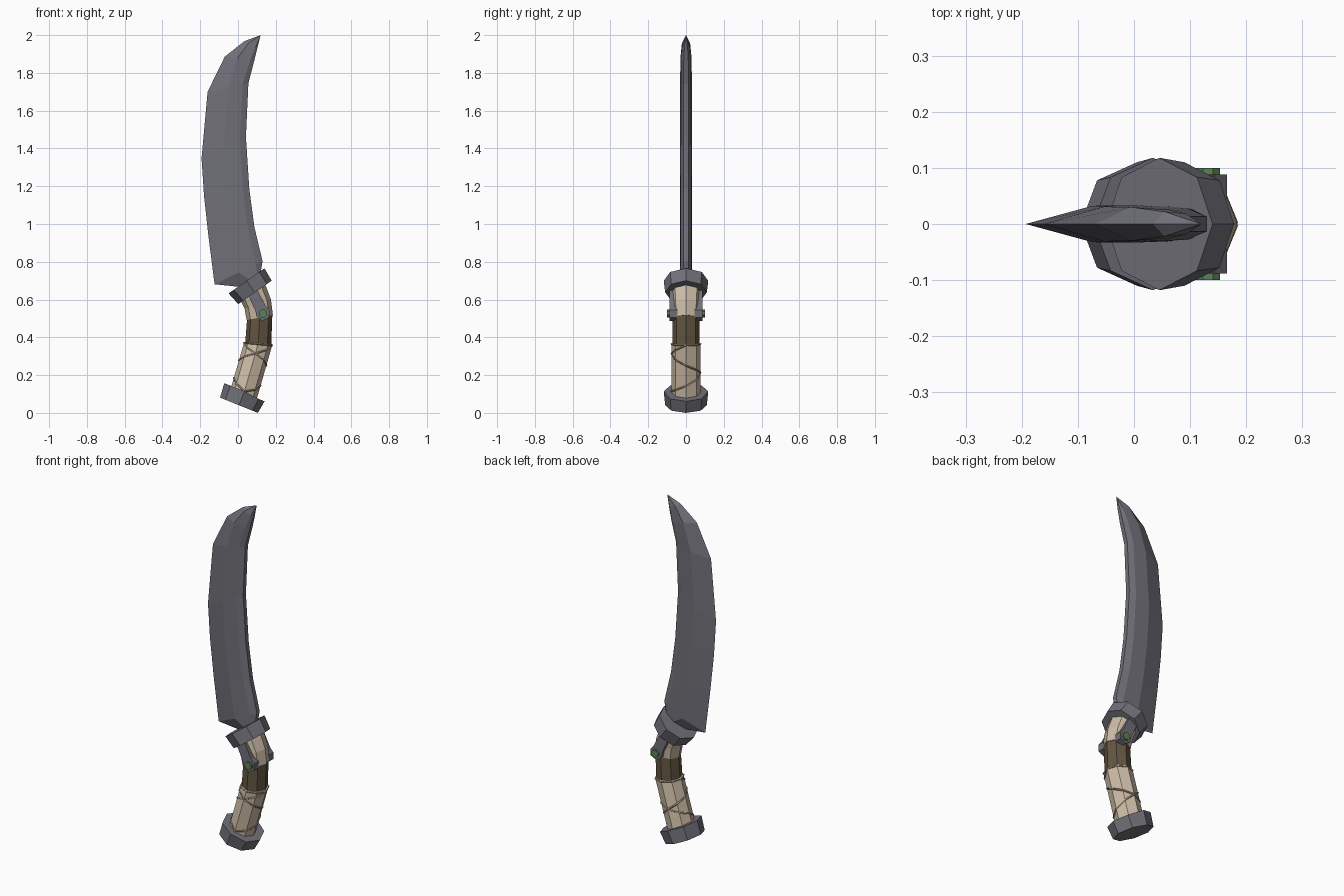
import bpy, bmesh, math
from mathutils import Vector

if "Cube" in bpy.data.objects:
    bpy.data.objects.remove(bpy.data.objects["Cube"])


def material(name, rgb):
    m = bpy.data.materials.new(name)
    m.diffuse_color = (*rgb, 1)
    m.use_nodes = True
    m.node_tree.nodes["Principled BSDF"].inputs["Base Color"].default_value = m.diffuse_color
    return m


STEEL = material("dark steel", (0.165, 0.162, 0.19))
BONE = material("pale bone", (0.62, 0.51, 0.39))
LEATHER = material("brown leather", (0.125, 0.092, 0.054))
CORD = material("tan cord", (0.36, 0.29, 0.20))
GREEN = material("green rivet", (0.11, 0.22, 0.09))


def skin(name, rings, mat, tip=None):
    """Loft closed rings of points, cap the start, cap or point the end."""
    bm = bmesh.new()
    loops = [[bm.verts.new(p) for p in r] for r in rings]
    n = len(loops[0])
    bm.faces.new(loops[0])
    for a, b in zip(loops, loops[1:]):
        for i in range(n):
            bm.faces.new((a[i], a[(i + 1) % n], b[(i + 1) % n], b[i]))
    if tip:
        t = bm.verts.new(tip)
        for i in range(n):
            bm.faces.new((loops[-1][i], loops[-1][(i + 1) % n], t))
    else:
        bm.faces.new(loops[-1])
    bmesh.ops.recalc_face_normals(bm, faces=bm.faces)
    me = bpy.data.meshes.new(name)
    bm.to_mesh(me)
    bm.free()
    me.materials.append(mat)
    ob = bpy.data.objects.new(name, me)
    bpy.context.collection.objects.link(ob)
    return ob


def on_ring(x, z, tilt, rx, ry, ang):
    """Point on an ellipse whose axis leans by tilt degrees towards +x."""
    t = math.radians(tilt)
    c = rx * math.cos(ang)
    return Vector((x + c * math.cos(t), ry * math.sin(ang), z - c * math.sin(t)))


def octagon(*ring):
    return [on_ring(*ring, i * math.pi / 4) for i in range(8)]


# Blade: cutting edge on the left, flat spine on the right
stations = [  # edge x, z, spine x, z, half thickness, ridge position
    (0.0, 0.668, 0.12, 0.745, 0.031, 0.5),
    (-0.124, 0.681, 0.13, 0.803, 0.033, 0.5),
    (-0.157, 0.94, 0.087, 0.983, 0.033, 0.5),
    (-0.18, 1.15, 0.06, 1.184, 0.033, 0.5),
    (-0.193, 1.348, 0.042, 1.46, 0.032, 0.5),
    (-0.161, 1.70, 0.055, 1.745, 0.031, 0.5),
    (-0.07, 1.886, 0.085, 1.86, 0.03, 0.42),
    (0.034, 1.968, 0.102, 1.93, 0.022, 0.3),
]
rings = []
for ex, ez, sx, sz, th, mid in stations:
    half = [(mid, th), (0.86, th * 0.85), (1.0, th * 0.4)]
    section = [(0, 0)] + half + [(f, -y) for f, y in reversed(half)]
    rings.append([(ex + (sx - ex) * f, y, ez + (sz - ez) * f) for f, y in section])
skin("blade", rings, STEEL, tip=(0.12, 0, 2.0))

# Guard and pommel: tilted octagonal collars
skin("guard", [octagon(0.09, 0.638, -35, 0.108, 0.11),
               octagon(0.045, 0.699, -35, 0.116, 0.118)], STEEL)
skin("pommel", [octagon(0.005, 0.05, 22, 0.108, 0.11),
                octagon(0.034, 0.114, 22, 0.115, 0.118)], STEEL)

# Grip: bone, leather band, bone
low_a, low_b = (0.03, 0.10, 20, 0.074, 0.077), (0.108, 0.37, 5, 0.075, 0.077)
skin("lower_grip", [octagon(*low_a), octagon(*low_b)], BONE)
skin("leather_band", [octagon(0.107, 0.365, 3, 0.069, 0.071),
                      octagon(0.115, 0.51, -10, 0.068, 0.07)], LEATHER)
skin("upper_grip", [octagon(0.115, 0.505, -11, 0.071, 0.073),
                    octagon(0.105, 0.575, -20, 0.074, 0.078),
                    octagon(0.065, 0.67, -35, 0.08, 0.084)], BONE)


# Cord: crossing helices and two end loops on the lower grip
def cord(name, t0, t1, turns, phase):
    cu = bpy.data.curves.new(name, 'CURVE')
    cu.dimensions = '3D'
    cu.bevel_depth = 0.005
    cu.bevel_resolution = 0
    n = round(abs(turns) * 8)
    sp = cu.splines.new('POLY')
    sp.points.add(n)
    for i, p in enumerate(sp.points):
        t = t0 + (t1 - t0) * i / n
        ring = [a + (b - a) * t for a, b in zip(low_a, low_b)]
        ang = (phase + math.copysign(i, turns)) * math.pi / 4
        p.co = (*on_ring(*ring, ang), 1)
    cu.materials.append(CORD)
    ob = bpy.data.objects.new(name, cu)
    bpy.context.collection.objects.link(ob)
    bpy.ops.object.select_all(action='DESELECT')
    ob.select_set(True)
    bpy.context.view_layer.objects.active = ob
    bpy.ops.object.convert(target='MESH')


cord("cord_right", 0.05, 0.98, 1.25, 6)
cord("cord_left", 0.05, 0.98, -1.25, 6)
cord("cord_top_loop", 0.98, 0.98, 1, 0)

# Prongs reaching down from the guard, each with a rivet
ex, ez = 0.132, 0.527
for side, label in ((-1, "front"), (1, "back")):
    d = Vector((0.065 - ex, 0.665 - ez)).normalized()
    w = Vector((d.y, -d.x))
    top = Vector((0.065, 0.665))
    end = Vector((ex, ez))
    outline = [top + w * 0.028, end + w * 0.03 + d * 0.03, end + w * 0.038,
               end + w * 0.02 - d * 0.034, end - w * 0.02 - d * 0.034,
               end - w * 0.038, end - w * 0.03 + d * 0.03, top - w * 0.028]
    skin(label + "_prong", [[(p.x, side * y, p.y) for p in outline]
                            for y in (0.045, 0.088)], STEEL)
    skin(label + "_rivet", [[(ex + 0.023 * math.cos((i + .5) * math.pi / 4), side * y,
                              ez + 0.023 * math.sin((i + .5) * math.pi / 4))
                             for i in range(8)] for y in (0.08, 0.1)], GREEN)

# Stand the lowest corner exactly on the ground
bpy.context.view_layer.update()
low = min(v.co.z for o in bpy.data.objects for v in o.data.vertices)
for v in bpy.data.objects["pommel"].data.vertices:
    v.co.z -= low if v.co.z < 0.1 else 0
